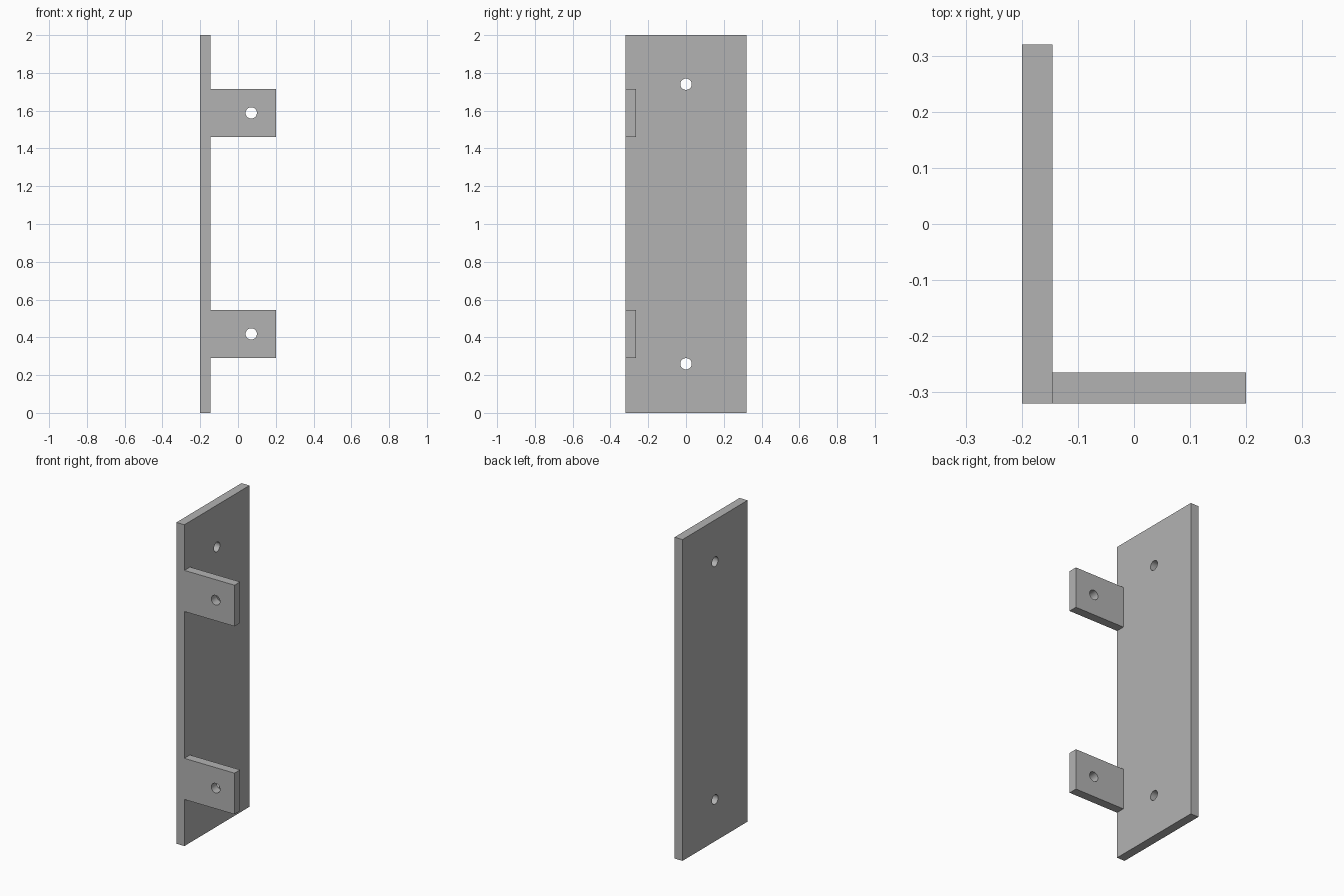
import bpy
import math

if "Cube" in bpy.data.objects:
    bpy.data.objects.remove(bpy.data.objects["Cube"], do_unlink=True)

grey = bpy.data.materials.new("plain grey")
grey.use_nodes = True
color = (0.45, 0.45, 0.45, 1)
grey.diffuse_color = color
grey.node_tree.nodes["Principled BSDF"].inputs["Base Color"].default_value = color

THICK = 0.055
LEFT, RIGHT = -0.2, 0.2
FRONT, BACK = -0.32, 0.32
HOLE_RADIUS = 0.03


def box(name, low, high):
    """Axis-aligned box between two corners."""
    bpy.ops.mesh.primitive_cube_add(size=1)
    ob = bpy.context.object
    ob.name = name
    for v in ob.data.vertices:
        v.co = [a + (c + 0.5) * (b - a) for c, a, b in zip(v.co, low, high)]
    ob.data.materials.append(grey)
    return ob


def combine(target, tool, operation):
    """Apply a boolean to target, then discard the tool."""
    mod = target.modifiers.new(operation.lower(), "BOOLEAN")
    mod.operation = operation
    mod.solver = "EXACT"
    mod.object = tool
    bpy.context.view_layer.objects.active = target
    bpy.ops.object.modifier_apply(modifier=mod.name)
    bpy.data.objects.remove(tool, do_unlink=True)


def drill(target, location, rotation):
    """Cut a round screw hole through target."""
    bpy.ops.mesh.primitive_cylinder_add(vertices=32, radius=HOLE_RADIUS, depth=4 * THICK,
                                        location=location, rotation=rotation)
    tool = bpy.context.object
    tool.data.materials.append(grey)
    combine(target, tool, "DIFFERENCE")


# Tall mounting plate
bracket = box("mounting_bracket", (LEFT, FRONT, 0), (LEFT + THICK, BACK, 2))

# Two front tabs fused to the plate, each with a hole
for bottom in (0.29, 1.46):
    tab = box("tab", (LEFT + THICK / 2, FRONT, bottom),
              (RIGHT, FRONT + THICK, bottom + 0.256))
    combine(bracket, tab, "UNION")
    drill(bracket, (0.07, FRONT + THICK / 2, bottom + 0.128), (math.pi / 2, 0, 0))

# Plate screw holes
for height in (0.26, 1.74):
    drill(bracket, (LEFT + THICK / 2, 0, height), (0, math.pi / 2, 0))

# Smooth hole walls, crisp edges elsewhere
bpy.ops.object.select_all(action="DESELECT")
bracket.select_set(True)
bpy.context.view_layer.objects.active = bracket
bpy.ops.object.shade_smooth_by_angle(angle=math.radians(30))
